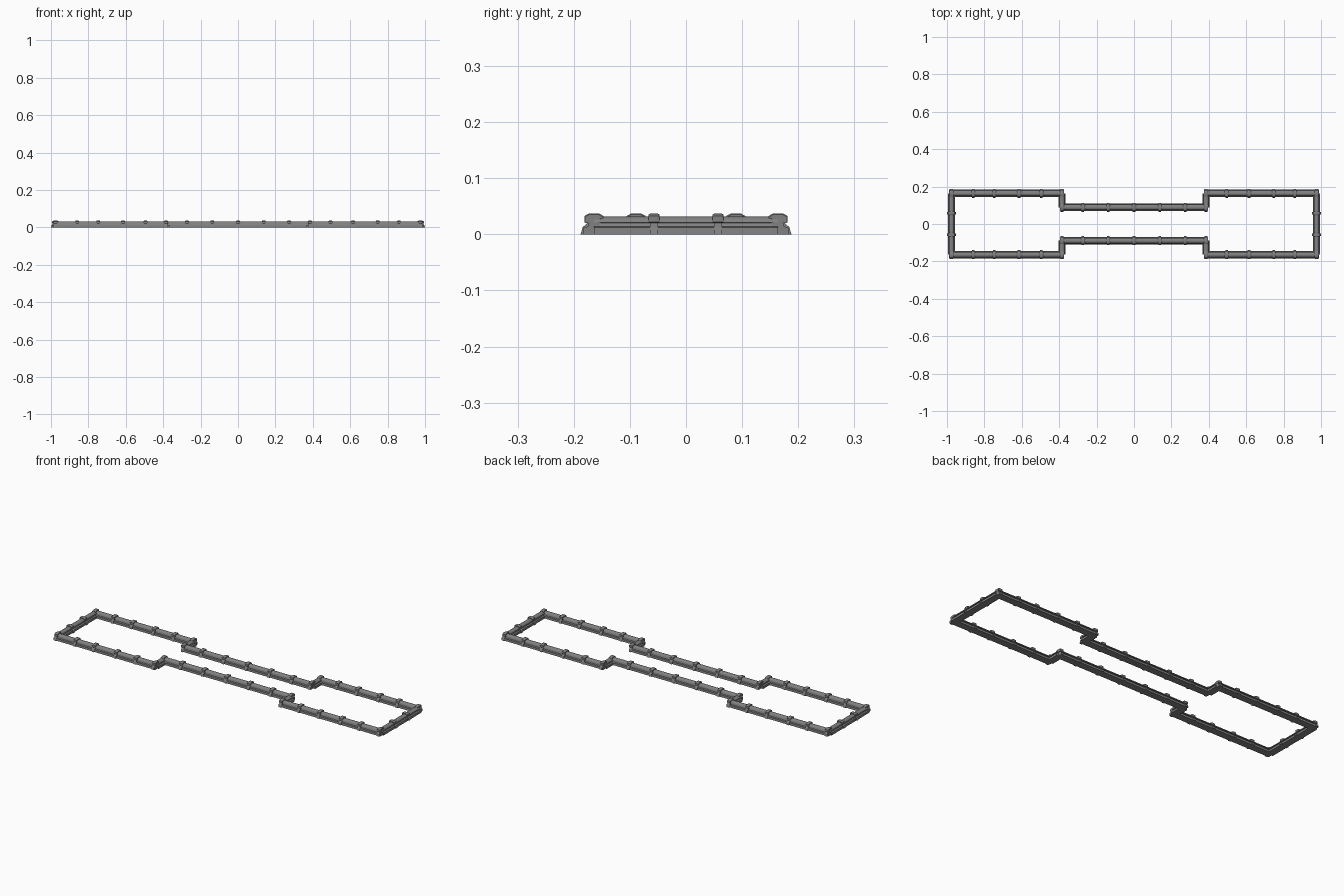
import bpy, bmesh, math
from mathutils import Vector

if "Cube" in bpy.data.objects:
    bpy.data.objects.remove(bpy.data.objects["Cube"])

EX, IX = 0.976, 0.385      # end and step positions along x
OY, IY = 0.164, 0.089      # outer and inner run positions along y

grey = bpy.data.materials.new("dark_grey")
grey.diffuse_color = (0.22, 0.22, 0.22, 1)
grey.use_nodes = True
grey.node_tree.nodes["Principled BSDF"].inputs["Base Color"].default_value = grey.diffuse_color


def arch(r, z0, height, n=10):
    return [(r * math.cos(math.pi * i / n), z0 + height * math.sin(math.pi * i / n))
            for i in range(n + 1)]


def band(r, top):
    # boxy cap with bevelled shoulders
    return [(r * 0.8, 0.020), (r, 0.022), (r, top - 0.004), (r * 0.55, top),
            (-r * 0.55, top), (-r, top - 0.004), (-r, 0.022), (-r * 0.8, 0.020)]


# Cross-sections: (across, up)
RAIL = ([(-0.0195, 0), (0.0195, 0), (0.0185, 0.012), (0.011, 0.014), (0.009, 0.020)]
        + arch(0.014, 0.0215, 0.0105)
        + [(-0.009, 0.020), (-0.011, 0.014), (-0.0185, 0.012)])
FOOT = [(-0.024, 0), (0.024, 0), (0.020, 0.013), (0.011, 0.021),
        (-0.011, 0.021), (-0.020, 0.013)]


def sweep(name, sections, a, axis):
    """Loft same-size profiles; sections = [(distance, profile)], a = start point."""
    bm = bmesh.new()
    d = Vector((1, 0, 0)) if axis == 'x' else Vector((0, 1, 0))
    side = Vector((-d.y, d.x, 0))
    rings = []
    for s, prof in sections:
        rings.append([bm.verts.new(Vector((a[0], a[1], 0)) + d * s + side * u + Vector((0, 0, z)))
                      for u, z in prof])
    n = len(rings[0])
    for r0, r1 in zip(rings, rings[1:]):
        for i in range(n):
            j = (i + 1) % n
            bm.faces.new((r0[i], r0[j], r1[j], r1[i]))
    bm.faces.new(rings[0])
    bm.faces.new(rings[-1])
    bmesh.ops.recalc_face_normals(bm, faces=bm.faces[:])
    me = bpy.data.meshes.new(name)
    bm.to_mesh(me)
    bm.free()
    me.materials.append(grey)
    ob = bpy.data.objects.new(name, me)
    bpy.context.collection.objects.link(ob)
    me.shade_smooth()
    me.set_sharp_from_angle(angle=math.radians(30))
    return ob


def rail(name, x, y, length, axis):
    sweep(name, [(0, RAIL), (length, RAIL)], (x, y), axis)


def collar(x, y, axis):
    # band over the cap, with a narrow strap down to the ground
    small, big = band(0.016, 0.035), band(0.0172, 0.0368)
    sweep("collar_band", [(-0.010, small), (-0.007, big), (0.007, big), (0.010, small)],
          (x, y), axis)
    sweep("collar_strap", [(-0.007, FOOT), (0.007, FOOT)], (x, y), axis)


for sy in (-1, 1):
    # narrow middle run
    rail("middle_rail", -IX - 0.008, sy * IY, 2 * IX + 0.016, 'x')
    for x in (-IX, -0.273, -0.138, 0, 0.138, 0.273, IX):
        collar(x, sy * IY, 'x')
    for sx in (-1, 1):
        # wide outer runs
        x0 = IX - 0.012 if sx > 0 else -EX - 0.012
        rail("outer_rail", x0, sy * OY, EX - IX + 0.024, 'x')
        for x in (IX, 0.495, 0.615, 0.747, 0.86, EX):
            collar(sx * x, sy * OY, 'x')
        # short steps joining wide and narrow runs
        rail("step_rail", sx * IX, IY if sy > 0 else -OY, OY - IY, 'y')

for sx in (-1, 1):
    # end runs
    rail("end_rail", sx * EX, -OY, 2 * OY, 'y')
    for y in (-0.057, 0.057):
        collar(sx * EX, y, 'y')
